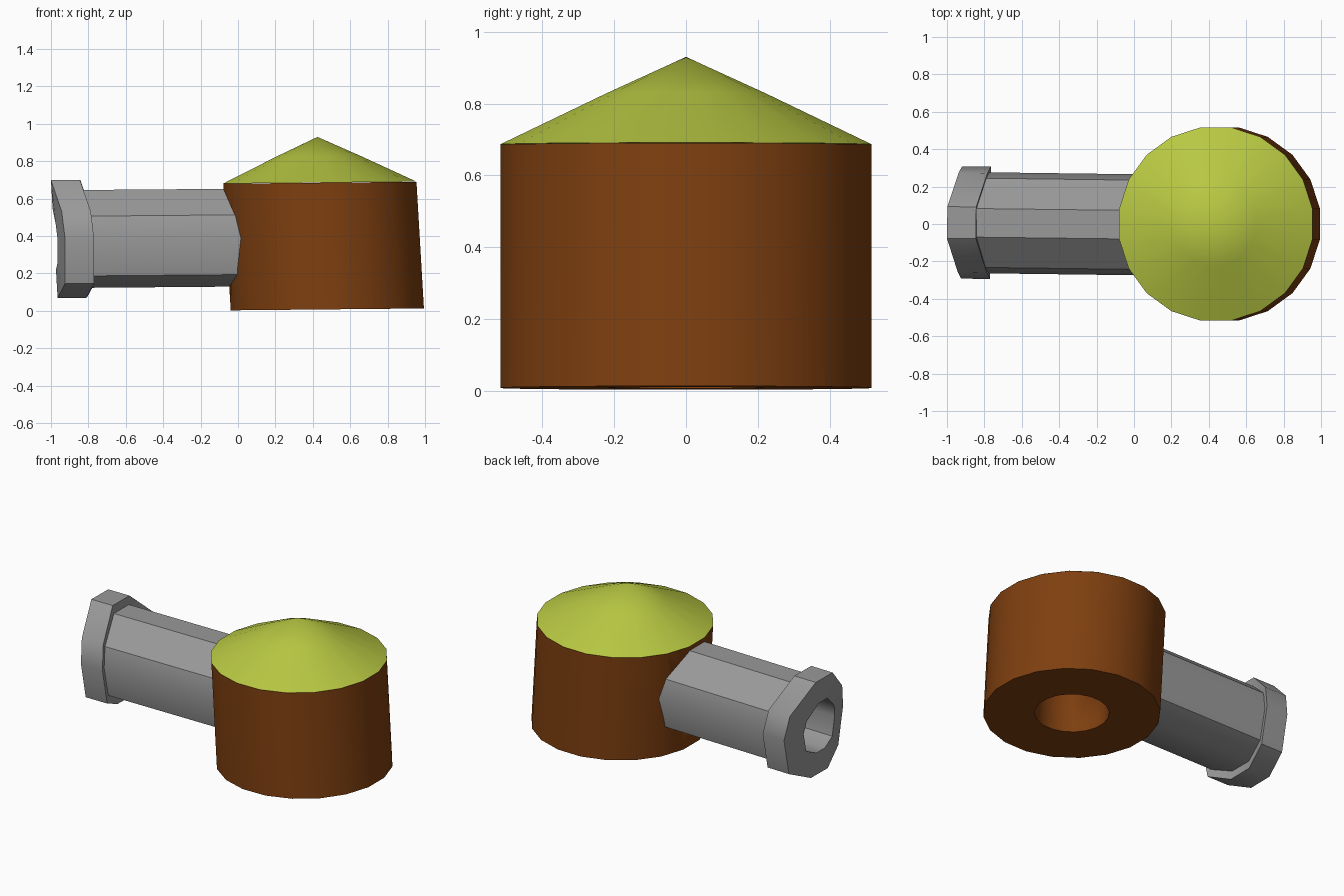
import bpy, bmesh, math

if "Cube" in bpy.data.objects:
    bpy.data.objects.remove(bpy.data.objects["Cube"])


def material(name, rgb):
    m = bpy.data.materials.new(name)
    m.diffuse_color = (*rgb, 1)
    m.use_nodes = True
    m.node_tree.nodes["Principled BSDF"].inputs["Base Color"].default_value = m.diffuse_color
    return m


BROWN = material("brown", (0.21, 0.05, 0.005))
GREEN = material("yellow green", (0.48, 0.58, 0.055))
GREY = material("grey", (0.32, 0.32, 0.32))


def loft(name, rings, mat, closed=False, smooth=30):
    """Skin rings of points; single-point rings make tips, closed joins last to first."""
    bm = bmesh.new()
    rows = [[bm.verts.new(p) for p in r] for r in rings]
    pairs = list(zip(rows, rows[1:]))
    if closed:
        pairs.append((rows[-1], rows[0]))
    else:
        for r in (rows[0], rows[-1]):
            if len(r) > 2:
                bm.faces.new(r)
    for a, b in pairs:
        n = max(len(a), len(b))
        for i in range(n):
            j = (i + 1) % n
            quad = [a[i % len(a)], a[j % len(a)], b[j % len(b)], b[i % len(b)]]
            bm.faces.new(list(dict.fromkeys(quad)))
    bmesh.ops.recalc_face_normals(bm, faces=bm.faces)
    me = bpy.data.meshes.new(name)
    bm.to_mesh(me)
    bm.free()
    ob = bpy.data.objects.new(name, me)
    bpy.context.collection.objects.link(ob)
    me.materials.append(mat)
    bpy.ops.object.select_all(action='DESELECT')
    ob.select_set(True)
    bpy.context.view_layer.objects.active = ob
    bpy.ops.object.shade_smooth_by_angle(angle=math.radians(smooth))
    return ob


def circle(r, z, n=20):
    """Horizontal ring on the slightly leaning drum axis."""
    cx = 0.478 - 0.059 * z
    pts = []
    for i in range(n):
        a = 2 * math.pi * (i + 0.5) / n
        dx = r * math.cos(a)
        pts.append((cx + dx, r * math.sin(a), z + 0.01 * dx))
    return pts


# Half outline of the collar around its centre, mirrored to a full section
half = [(0.085, 0.318), (0.265, 0.15), (0.30, 0.0), (0.25, -0.235), (0.085, -0.312)]
section = half + [(-y, z) for y, z in reversed(half)]


def slice_(sy, sz, x, curved=True):
    """Pipe cross-section at x; curved slices follow the drum's roundness and lean."""
    t = x + 1
    pts = []
    for y, z in section:
        y, z = y * sy + 0.008 - 0.012 * t, z * sz + 0.381 + 0.008 * t
        px = x
        if curved:
            px += 0.28 * max(0, abs(y) - 0.085) + 0.056 * (0.70 - z)
        pts.append((px, y, z))
    return pts


# Drum with a deep hole in its underside
drum = loft("drum", [circle(0.523, 0.008), circle(0.523, 0.685),
                     circle(0.22, 0.685), circle(0.22, 0.008)], BROWN, closed=True)

# Cutter that opens the drum wall for the pipe bore
cutter = loft("bore_cutter", [slice_(0.52, 0.52, -0.3, False),
                              slice_(0.52, 0.52, 0.40, False)], BROWN)
mod = drum.modifiers.new("bore", 'BOOLEAN')
mod.object = cutter
mod.operation = 'DIFFERENCE'
mod.solver = 'EXACT'
bpy.context.view_layer.objects.active = drum
with bpy.context.temp_override(object=drum, active_object=drum):
    bpy.ops.object.modifier_apply(modifier=mod.name)
bpy.data.objects.remove(cutter, do_unlink=True)

# Conical roof
loft("roof", [circle(0.523, 0.686), circle(0.225, 0.828), [(0.425, 0, 0.93)]], GREEN)

# Hollow pipe with a thick collar on its outer end
loft("pipe", [slice_(1, 1, -1), slice_(1, 1, -0.845), slice_(0.9, 0.83, -0.845),
              slice_(0.9, 0.83, 0.08, False), slice_(0.52, 0.52, 0.08, False),
              slice_(0.52, 0.52, -1)], GREY, closed=True, smooth=35)
